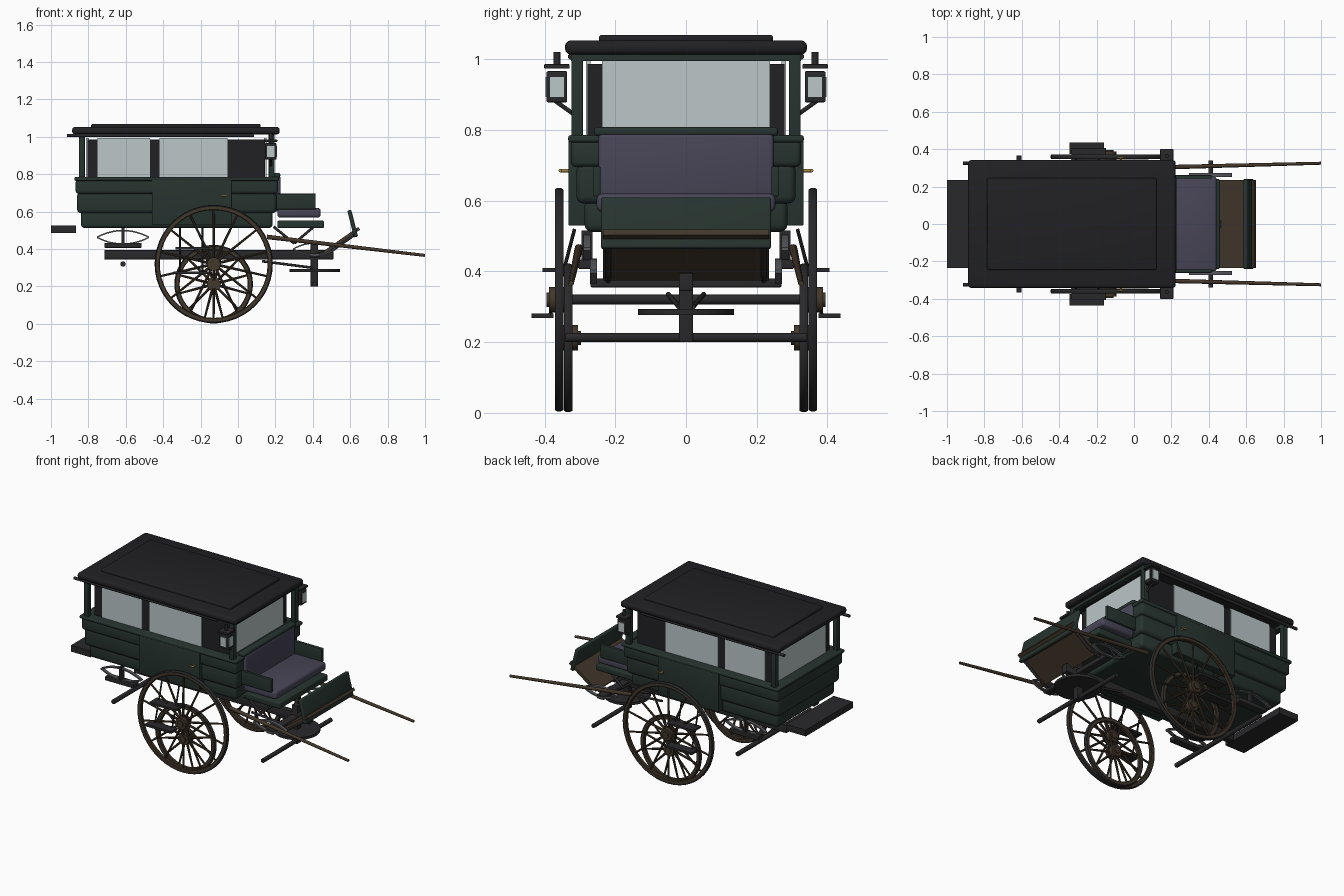
import bpy, bmesh, math
from mathutils import Vector, Matrix

if "Cube" in bpy.data.objects:
    bpy.data.objects.remove(bpy.data.objects["Cube"])


def mat(name, r, g, b):
    m = bpy.data.materials.new(name)
    m.diffuse_color = (r, g, b, 1)
    m.use_nodes = True
    m.node_tree.nodes["Principled BSDF"].inputs["Base Color"].default_value = m.diffuse_color
    return m


GREEN = mat("green_paint", .020, .034, .028)
BLACK = mat("black_leather", .015, .015, .017)
IRON = mat("iron", .022, .022, .024)
STEEL = mat("spring_steel", .10, .105, .115)
WOOD = mat("dark_wood", .055, .038, .024)
CLOTH = mat("purple_cloth", .065, .06, .095)
GLASS = mat("glass", .50, .57, .58)
BRASS = mat("brass", .35, .23, .06)


def finish(name, bm, m, smooth=True):
    bmesh.ops.recalc_face_normals(bm, faces=bm.faces)
    me = bpy.data.meshes.new(name)
    bm.to_mesh(me)
    bm.free()
    me.materials.append(m)
    ob = bpy.data.objects.new(name, me)
    bpy.context.collection.objects.link(ob)
    if smooth:
        bpy.ops.object.select_all(action='DESELECT')
        ob.select_set(True)
        bpy.context.view_layer.objects.active = ob
        bpy.ops.object.shade_smooth_by_angle(angle=math.radians(35))
    return ob


def box(name, x, y, z, m, bevel=0.0, tilt=0.0):
    """Box from (min, max) ranges, optionally bevelled and tilted about y."""
    bm = bmesh.new()
    bmesh.ops.create_cube(bm, size=1)
    bmesh.ops.scale(bm, vec=(abs(x[1] - x[0]), abs(y[1] - y[0]), abs(z[1] - z[0])), verts=bm.verts)
    if bevel:
        bmesh.ops.bevel(bm, geom=bm.edges[:], offset=bevel, segments=3, profile=.5, affect='EDGES')
    c = Vector((sum(x) / 2, sum(y) / 2, sum(z) / 2))
    bm.transform(Matrix.Translation(c) @ Matrix.Rotation(tilt, 4, 'Y'))
    return finish(name, bm, m, bool(bevel))


def add_rod(bm, a, b, r1, r2=None, seg=12):
    a, b = Vector(a), Vector(b)
    d = b - a
    mx = Matrix.Translation((a + b) / 2) @ d.to_track_quat('Z', 'Y').to_matrix().to_4x4()
    bmesh.ops.create_cone(bm, cap_ends=True, segments=seg, radius1=r1, radius2=r1 if r2 is None else r2,
                          depth=d.length, matrix=mx)


def rods(name, pts, r, m, r2=None, seg=12):
    bm = bmesh.new()
    for a, b in zip(pts, pts[1:]):
        add_rod(bm, a, b, r, r2, seg)
    return finish(name, bm, m)


def ring(name, c, profile, m, seg=48):
    """Revolve a closed (radius, y) profile around the y axis at c."""
    bm = bmesh.new()
    loops = []
    for i in range(seg):
        a = 2 * math.pi * i / seg
        loops.append([bm.verts.new((c[0] + r * math.cos(a), c[1] + y, c[2] + r * math.sin(a))) for r, y in profile])
    n = len(profile)
    for i in range(seg):
        p, q = loops[i], loops[(i + 1) % seg]
        for j in range(n):
            bm.faces.new((p[j], p[(j + 1) % n], q[(j + 1) % n], q[j]))
    return finish(name, bm, m)


def wheel(name, c, R, n):
    ring(name + "_tyre", c, [(R - .010, -.012), (R - .004, -.012), (R, -.005), (R, .005),
                             (R - .004, .012), (R - .010, .012)], IRON)
    ring(name + "_rim", c, [(R - .028, -.008), (R - .024, -.011), (R - .009, -.011),
                            (R - .009, .011), (R - .024, .011), (R - .028, .008)], WOOD)
    bm = bmesh.new()
    for i in range(n):
        a = 2 * math.pi * (i + .5) / n
        d = Vector((math.cos(a), 0, math.sin(a)))
        add_rod(bm, Vector(c) + d * .03, Vector(c) + d * (R - .022), .0075, .0055, 8)
    finish(name + "_spokes", bm, WOOD)
    x, y, z = c
    bm = bmesh.new()
    add_rod(bm, (x, y - .028, z), (x, y + .028, z), .036, None, 20)
    add_rod(bm, (x, y - .036, z), (x, y + .036, z), .02, None, 16)
    finish(name + "_hub", bm, WOOD)


def leaf_spring(name, c, half, rise):
    """Elliptic spring: two bowed flat leaves meeting at the ends."""
    bm = bmesh.new()
    for s in (1, -1):
        prev = None
        for i in range(17):
            t = i / 8 - 1
            z = c[2] + s * rise * (1 - t * t)
            cur = [bm.verts.new((c[0] + half * t, c[1] + dy, z + dz))
                   for dy, dz in ((-.010, -.004), (.010, -.004), (.010, .004), (-.010, .004))]
            if prev:
                for j in range(4):
                    bm.faces.new((prev[j], prev[(j + 1) % 4], cur[(j + 1) % 4], cur[j]))
            if i in (0, 16):
                bm.faces.new(cur)
            prev = cur
    finish(name, bm, STEEL)


# Body tub in three stepped tiers, belt moulding
box("body_lower", (-.84, .185), (-.287, .287), (.512, .605), GREEN, .02)
box("body_middle", (-.86, .205), (-.31, .31), (.592, .705), GREEN, .02)
box("body_upper", (-.868, .213), (-.325, .325), (.695, .772), GREEN, .015)
box("belt_moulding", (-.875, .22), (-.333, .333), (.765, .785), GREEN, .007)

# Cabin core with window panes, corner posts, header bars
box("cabin_core", (-.805, .145), (-.278, .278), (.77, .987), BLACK)
box("front_window", (.14, .152), (-.237, .237), (.78, .995), GLASS)
box("rear_window", (-.812, -.80), (-.237, .237), (.78, .995), GLASS)
for x in (-.835, .18):
    box("header_bar", (x - .015, x + .015), (-.325, .325), (.995, 1.018), GREEN)
    for s in (1, -1):
        box("corner_post", (x - .016, x + .016), (s * .291, s * .324), (.775, 1.015), GREEN, .004)

# Roof
box("roof", (-.887, .223), (-.342, .342), (1.013, 1.053), BLACK, .016)
box("roof_panel", (-.785, .12), (-.246, .246), (1.045, 1.069), BLACK, .008)

# Driver seat
box("seat_base", (.21, .46), (-.24, .24), (.512, .552), GREEN, .008)
box("seat_cushion", (.21, .442), (-.253, .253), (.568, .62), CLOTH, .016)
box("seat_back", (.19, .228), (-.248, .248), (.60, .79), CLOTH, .012)
box("seat_back_roll", (.18, .226), (-.26, .26), (.783, .808), GREEN, .009)

# Dashboard and toe board
box("dashboard", (.602, .624), (-.24, .24), (.462, .61), GREEN, .006, -.25)
box("toe_board", (.442, .668), (-.235, .235), (.437, .455), WOOD, 0, -.61)

# Undercarriage
box("perch_beam", (-.715, .51), (-.02, .02), (.345, .395), IRON, .004)
box("king_post", (.388, .428), (-.02, .02), (.2, .44), IRON, .003)
rods("turntable", [(.41, 0, .277), (.41, 0, .293)], .135, IRON, seg=40)
box("front_crossbar", (.385, .435), (-.27, .27), (.355, .38), IRON, .004)
rods("rear_axle", [(-.615, -.365, .32), (-.615, .365, .32)], .014, IRON)
rods("front_axle", [(.41, -.34, .213), (.41, .34, .213)], .013, IRON)
box("rear_step", (-1, -.865), (-.235, .235), (.485, .525), IRON)

for s in (1, -1):
    # Wheels
    wheel("large_wheel", (-.13, s * .359, .32), .316, 14)
    wheel("small_wheel", (-.13, s * .333, .212), .21, 12)

    # Side windows, door and handle
    for a, b in ((-.75, -.47), (-.42, -.055)):
        box("side_window", (a, b), (s * .27, s * .283), (.78, .995), GLASS)
    box("door", (-.46, -.035), (s * .28, s * .332), (.53, .772), GREEN, .003)
    rods("door_handle", [(-.07, s * .325, .685), (-.07, s * .355, .685)], .005, BRASS)
    rods("door_knob", [(-.09, s * .355, .685), (-.055, s * .355, .685)], .005, BRASS)
    rods("roof_rail", [(-.915, s * .325, 1.007), (.085, s * .325, 1.007)], .009, IRON)

    # Seat arm and supports
    box("seat_arm", (.205, .415), (s * .242, s * .262), (.612, .697), GREEN, .004)
    rods("seat_support", [(.40, s * .2, .515), (.30, s * .2, .43), (.19, s * .2, .52)], .007, IRON)
    rods("toe_board_bracket", [(.41, s * .22, .37), (.50, s * .22, .39), (.62, s * .22, .475)], .008, IRON)

    # Springs
    leaf_spring("rear_spring", (-.615, s * .28, .463), .14, .036)
    box("rear_spring_clip", (-.622, -.608), (s * .265, s * .295), (.43, .515), IRON)
    box("rear_spring_block", (-.715, -.515), (s * .255, s * .305), (.407, .433), IRON, .004)
    leaf_spring("front_spring", (.41, s * .262, .40), .115, .032)
    rods("perch_stay", [(.13, s * .05, .335), (.40, s * .02, .30)], .007, IRON)

    # Shafts
    rods("shaft", [(.155, s * .303, .465), (.999, s * .325, .366)], .012, WOOD, .008)

    # Passenger steps on hangers
    box("upper_step", (-.335, -.15), (s * .33, s * .405), (.398, .410), IRON)
    box("lower_step", (-.345, -.16), (s * .375, s * .437), (.268, .281), IRON)
    for x in (-.31, -.19):
        rods("step_hanger", [(x, s * .315, .52), (x, s * .345, .405), (x, s * .385, .275)], .005, IRON, seg=8)

    # Carriage lamps
    y = s * .365
    box("lamp_body", (.145, .205), (y - .029, y + .029), (.878, .966), IRON, .004)
    box("lamp_glass", (.199, .209), (y - .02, y + .02), (.893, .95), GLASS)
    box("lamp_side_glass", (.156, .194), (y, s * .397), (.893, .95), GLASS)
    box("lamp_cap", (.14, .21), (y - .036, y + .036), (.973, .986), IRON, .003)
    rods("lamp_chimney", [(.175, y, .985), (.175, y, 1.02)], .01, IRON)
    rods("lamp_bracket", [(.175, s * .37, .882), (.175, s * .318, .845)], .006, IRON)
